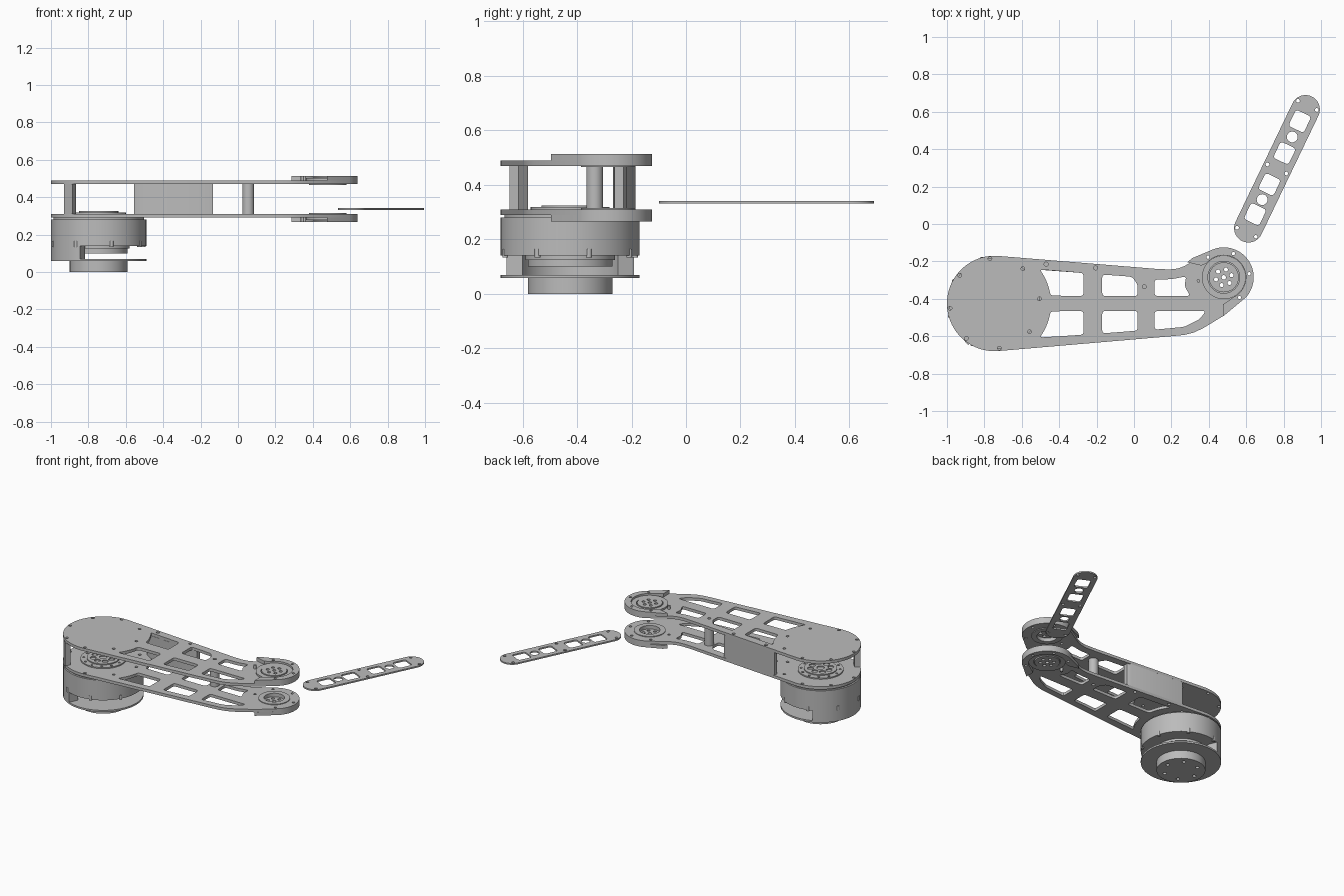
import bpy
import bmesh
from math import cos, sin, radians, tau, hypot

cube = bpy.data.objects.get("Cube")
if cube:
    bpy.data.objects.remove(cube, do_unlink=True)

grey = bpy.data.materials.new("machined grey")
grey.use_nodes = True
grey.diffuse_color = (0.5, 0.5, 0.5, 1)
grey.node_tree.nodes["Principled BSDF"].inputs["Base Color"].default_value = grey.diffuse_color

BASE = (-0.745, -0.425)   # shoulder axis
ELBOW = (0.48, -0.285)    # elbow axis
MID_Z = 0.39              # the two arm plates mirror about this height


def arc(c, r, a0, a1, n=24):
    """Points on an arc, angles in degrees."""
    return [(c[0] + r * cos(radians(a0 + (a1 - a0) * i / n)),
             c[1] + r * sin(radians(a0 + (a1 - a0) * i / n))) for i in range(n + 1)]


def circle(c, r, n=64):
    return arc(c, r, 0, 360, n)[:-1]


def ring_of_holes(c, ring, r, count, start=0):
    return [circle(arc(c, ring, start + 360 * i / count, 0, 1)[0], r, 14) for i in range(count)]


def rounded(pts, r=0.018):
    """Polygon with softened corners."""
    out = []
    for i, p in enumerate(pts):
        ends = []
        for q in (pts[i - 1], pts[(i + 1) % len(pts)]):
            d = hypot(q[0] - p[0], q[1] - p[1])
            f = min(r / d, 0.45)
            ends.append((p[0] + (q[0] - p[0]) * f, p[1] + (q[1] - p[1]) * f))
        a, b = ends
        for t in (0, 0.25, 0.5, 0.75, 1):
            out.append(tuple((1 - t) ** 2 * a[k] + 2 * t * (1 - t) * p[k] + t * t * b[k]
                             for k in (0, 1)))
    return out


def plate(name, outline, z0, z1, holes=()):
    """Extruded profile with cut-outs."""
    cu = bpy.data.curves.new(name, "CURVE")
    cu.dimensions = "2D"
    cu.fill_mode = "BOTH"
    cu.extrude = abs(z1 - z0) / 2
    for loop in [outline, *holes]:
        s = cu.splines.new("POLY")
        s.points.add(len(loop) - 1)
        for pt, (x, y) in zip(s.points, loop):
            pt.co = (x, y, 0, 1)
        s.use_cyclic_u = True
    tmp = bpy.data.objects.new(name + " profile", cu)
    bpy.context.collection.objects.link(tmp)
    bpy.context.view_layer.update()
    dg = bpy.context.evaluated_depsgraph_get()
    me = bpy.data.meshes.new_from_object(tmp.evaluated_get(dg))
    bpy.data.objects.remove(tmp, do_unlink=True)
    bm = bmesh.new()
    bm.from_mesh(me)
    bmesh.ops.remove_doubles(bm, verts=bm.verts, dist=0.00001)
    bmesh.ops.translate(bm, verts=bm.verts, vec=(0, 0, (z0 + z1) / 2))
    bmesh.ops.recalc_face_normals(bm, faces=bm.faces)
    bm.to_mesh(me)
    bm.free()
    me.materials.clear()
    me.materials.append(grey)
    ob = bpy.data.objects.new(name, me)
    bpy.context.collection.objects.link(ob)
    bpy.ops.object.select_all(action="DESELECT")
    ob.select_set(True)
    bpy.context.view_layer.objects.active = ob
    bpy.ops.object.shade_smooth_by_angle(angle=radians(30))
    return ob


# Shoulder drive: foot, flange, side wall, rotor, housing, cap
plate("base_foot", circle(BASE, 0.155), 0, 0.06, ring_of_holes(BASE, 0.11, 0.012, 6))
plate("base_flange", circle(BASE, 0.255), 0.058, 0.07)
plate("side_wall", arc(BASE, 0.255, 113, 247) + arc(BASE, 0.19, 247, 113), 0.07, 0.14)
plate("rotor", circle(BASE, 0.155), 0.1, 0.125)
plate("rotor_neck", circle(BASE, 0.165), 0.125, 0.14)
plate("motor_housing", circle(BASE, 0.255), 0.14, 0.28)
plate("motor_cap", circle(BASE, 0.242), 0.28, 0.29)
for i, hole in enumerate(ring_of_holes(BASE, 0.248, 0.011, 8, 16)):
    plate(f"housing_bolt_{i}", hole, 0.133, 0.165)

# Output hub seen between the arm plates
plate("hub_flange", circle(BASE, 0.145), 0.31, 0.318, ring_of_holes(BASE, 0.125, 0.008, 12))
plate("hub_face", circle(BASE, 0.105), 0.318, 0.325,
      ring_of_holes(BASE, 0.065, 0.02, 8) + [circle(BASE, 0.025, 24)])

# Arm plate outline and lightening windows
arm = (arc(BASE, 0.255, 85, 274, 56)
       + [(0.2, -0.6), (0.27, -0.593), (0.32, -0.58), (0.37, -0.557), (0.48, -0.49)]
       + arc(ELBOW, 0.16, -42, 116, 36)
       + [(0.27, -0.225), (0.235, -0.238), (0.19, -0.243), (0.12, -0.24)])
windows = [
    rounded(arc(BASE, 0.302, 8, 37, 5) + [(-0.27, -0.262), (-0.27, -0.385)]),
    rounded([(-0.17, -0.27), (-0.01, -0.282), (0.02, -0.325), (0.02, -0.385), (-0.17, -0.385)]),
    rounded([(0.11, -0.297), (0.2, -0.295), (0.28, -0.28), (0.27, -0.33), (0.3, -0.385),
             (0.11, -0.385)]),
    rounded(arc(BASE, 0.302, -8, -37, 5) + [(-0.27, -0.592), (-0.27, -0.465)]),
    rounded([(-0.17, -0.465), (0.02, -0.465), (0.02, -0.57), (-0.17, -0.585)]),
    rounded([(0.11, -0.465), (0.385, -0.465), (0.35, -0.51), (0.27, -0.55), (0.11, -0.565)]),
]
screws = ring_of_holes(BASE, 0.24, 0.01, 8, 6)
screws += [circle(c, 0.011, 14) for c in ((-0.47, -0.215), (-0.205, -0.235), (0.055, -0.335))]
elbow_screws = ring_of_holes(ELBOW, 0.137, 0.009, 6, -52)[:5]

# C-shaped elbow rim with two tangent wings
rim = ([(0.475, -0.495)] + arc(ELBOW, 0.16, -42, 116, 36)
       + [(0.31, -0.183), (0.285, -0.205), (0.36, -0.222)]
       + arc(ELBOW, 0.118, 140, -62, 36) + [(0.475, -0.43)])

for side, label in ((1, "upper"), (-1, "lower")):
    def z(h):
        return MID_Z + side * h
    plate(label + "_arm_plate", arm, z(0.08), z(0.1),
          windows + screws + elbow_screws + [circle(ELBOW, 0.065, 40)])
    plate(label + "_elbow_rim", rim, z(0.1), z(0.124), elbow_screws)
    plate(label + "_elbow_collar", circle(ELBOW, 0.117), z(0.1), z(0.112),
          [circle(ELBOW, 0.085)])
    plate(label + "_elbow_hub", circle(ELBOW, 0.08), z(0.1), z(0.116),
          ring_of_holes(ELBOW, 0.043, 0.011, 6, 15) + [circle(ELBOW, 0.012, 16)])
    plate(label + "_elbow_inner_ring", circle(ELBOW, 0.1), z(0.075), z(0.08),
          [circle(ELBOW, 0.065, 40)])

# Spacers between the arm plates
plate("side_spacer", [(-0.555, -0.185), (-0.16, -0.217), (-0.135, -0.23), (-0.135, -0.262),
                      (-0.19, -0.268), (-0.505, -0.245), (-0.555, -0.215)], 0.31, 0.47)
plate("round_spacer", circle((0.055, -0.335), 0.031, 32), 0.31, 0.47)
plate("corner_spacer", [(-0.93, -0.6), (-0.885, -0.648), (-0.865, -0.615), (-0.9, -0.58)],
      0.31, 0.47)

# Loose link strap, laid out along its own axis
START, ALONG, ACROSS = (0.612, -0.022), (0.433, 0.901), (0.901, -0.433)


def strap(t, s):
    return tuple(START[k] + t * ALONG[k] + s * ACROSS[k] for k in (0, 1))


strap_outline = [strap(*p) for p in arc((0, 0), 0.077, 270, 90) + arc((0.704, 0), 0.077, 90, -90)]
strap_holes = [rounded([strap(t + a * 0.048, b * 0.045)
                        for a, b in ((-1, -1), (1, -1), (1, 1), (-1, 1))])
               for t in (0.082, 0.259, 0.445, 0.634)]
strap_holes += [circle(strap(t, 0), 0.029, 32) for t in (0.169, 0.541)]
strap_holes += [circle(strap(t, s), 0.01, 14) for t in (-0.025, 0.351, 0.728) for s in (-0.056, 0.056)]
plate("link_strap", strap_outline, 0.331, 0.341, strap_holes)
